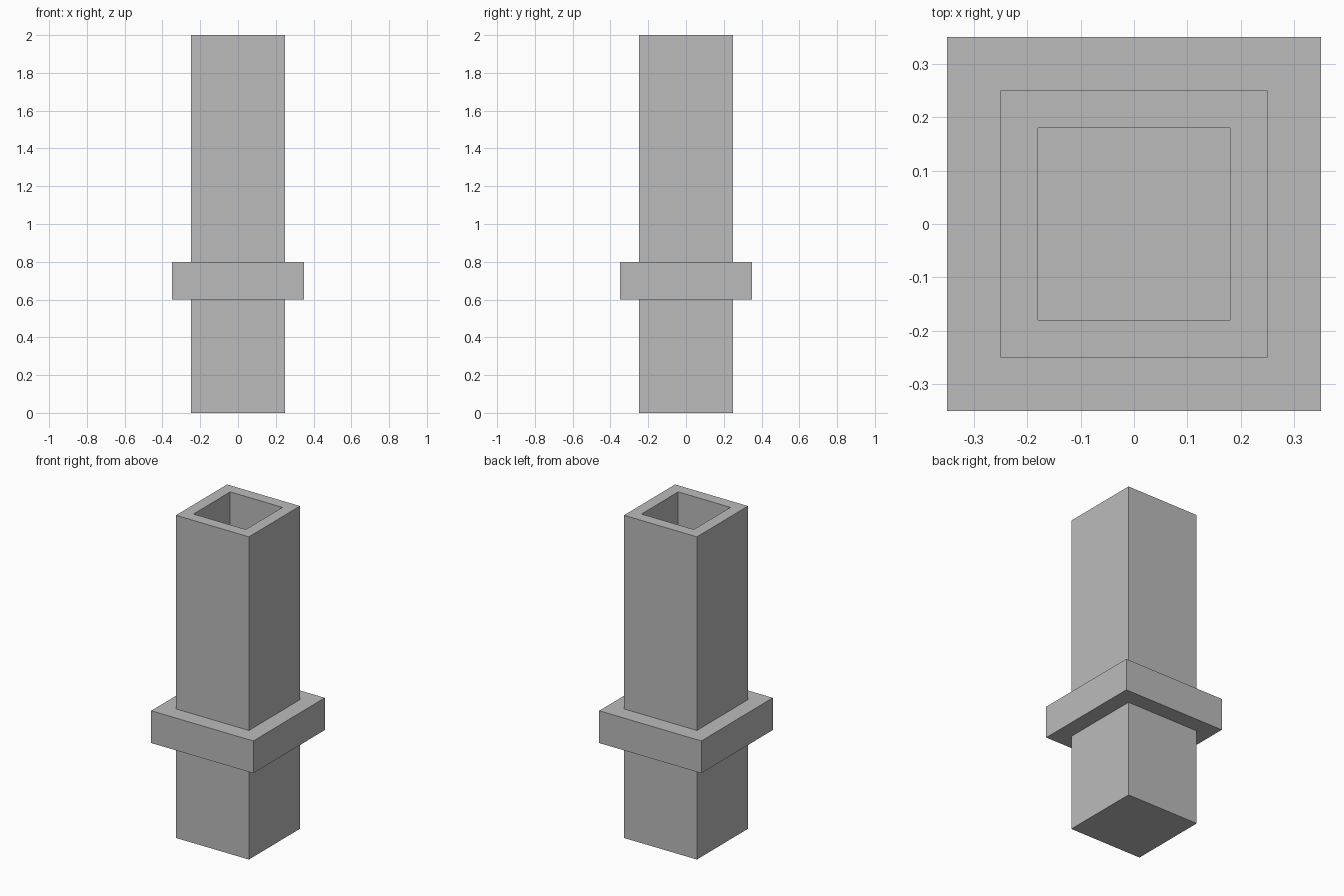
import bpy
import bmesh
from mathutils import Matrix

cube = bpy.data.objects.get("Cube")
if cube:
    bpy.data.objects.remove(cube, do_unlink=True)

# One plain grey for the whole model
grey = bpy.data.materials.new("stone_grey")
grey.use_nodes = True
colour = (0.5, 0.5, 0.5, 1)
grey.diffuse_color = colour
grey.node_tree.nodes["Principled BSDF"].inputs["Base Color"].default_value = colour


def add_box(bm, width, bottom, top):
    """Square block between two heights."""
    place = Matrix.Translation((0, 0, (bottom + top) / 2))
    size = Matrix.Diagonal((width, width, top - bottom, 1))
    bmesh.ops.create_cube(bm, size=1, matrix=place @ size)


def finish(bm, name):
    bmesh.ops.recalc_face_normals(bm, faces=bm.faces[:])
    mesh = bpy.data.meshes.new(name)
    bm.to_mesh(mesh)
    bm.free()
    mesh.materials.append(grey)
    obj = bpy.data.objects.new(name, mesh)
    bpy.context.collection.objects.link(obj)
    return obj


HEIGHT, WIDTH, WALL = 2.0, 0.5, 0.1

# Hollow square shaft: inset the top face and sink it, leaving a closed base
bm = bmesh.new()
add_box(bm, WIDTH, 0, HEIGHT)
top = max(bm.faces, key=lambda f: f.calc_center_median().z)
bmesh.ops.inset_individual(bm, faces=[top], thickness=WALL)
well = bmesh.ops.extrude_discrete_faces(bm, faces=[top])["faces"][0]
bmesh.ops.translate(bm, verts=well.verts[:], vec=(0, 0, WALL - HEIGHT))
# Side walls of the well
rim = [e for e in bm.edges if e.is_boundary]
bmesh.ops.bridge_loops(bm, edges=rim)
finish(bm, "shaft")

# Square collar around the shaft, open in the middle
bm = bmesh.new()
rings = []
for half, z in ((0.25, 0.6), (0.35, 0.6), (0.35, 0.8), (0.25, 0.8)):
    rings.append([bm.verts.new((x * half, y * half, z))
                  for x, y in ((-1, -1), (1, -1), (1, 1), (-1, 1))])
for low, high in zip(rings, rings[1:]):
    for i in range(4):
        j = (i + 1) % 4
        bm.faces.new((low[i], low[j], high[j], high[i]))
finish(bm, "collar")
